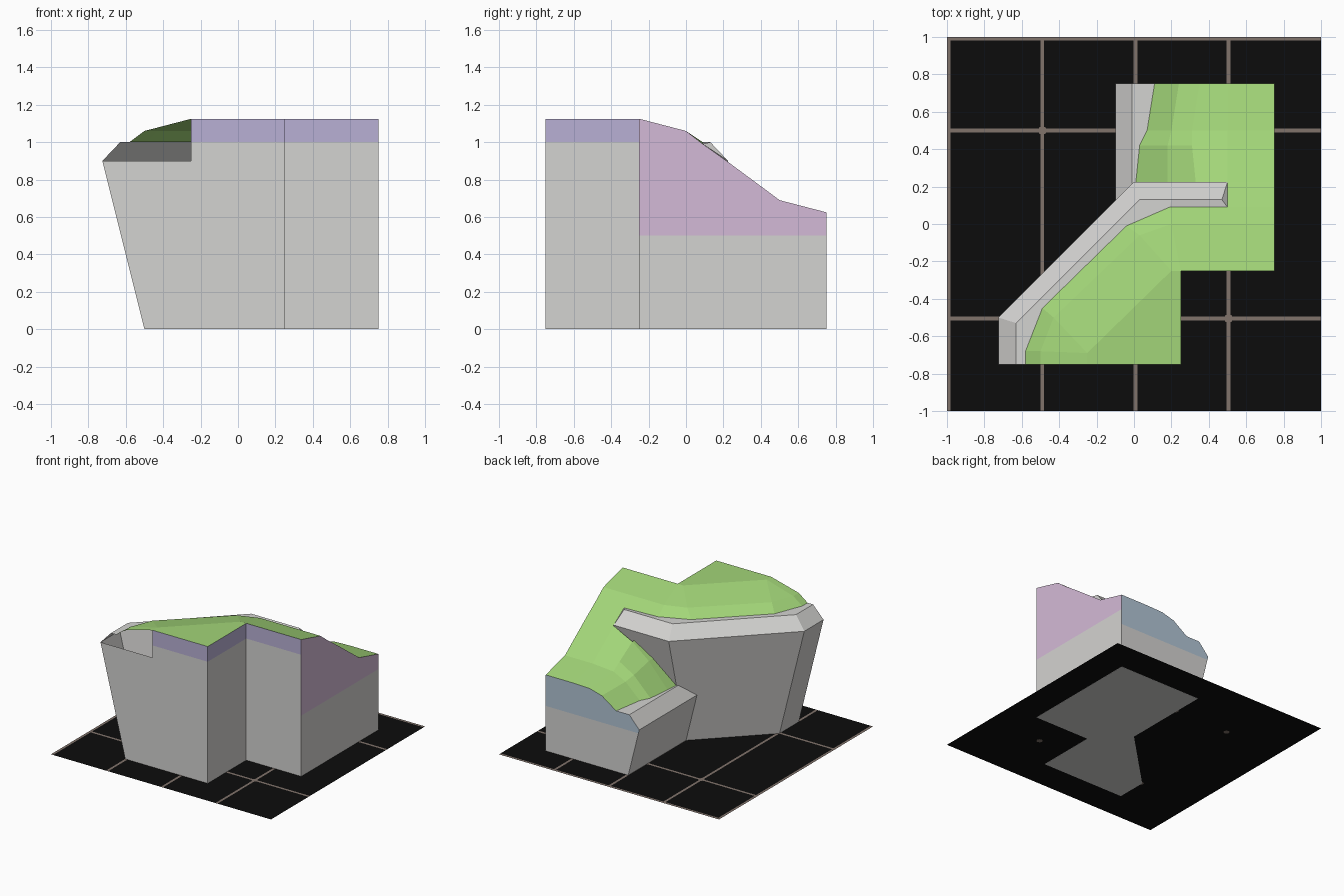
import bpy, bmesh, math
from mathutils import Vector

if "Cube" in bpy.data.objects:
    bpy.data.objects.remove(bpy.data.objects["Cube"])


def material(name, rgb):
    m = bpy.data.materials.new(name)
    lin = [(c / 255 / 12.92) if c < 11 else ((c / 255 + 0.055) / 1.055) ** 2.4 for c in rgb]
    m.diffuse_color = (*lin, 1)
    m.use_nodes = True
    m.node_tree.nodes["Principled BSDF"].inputs["Base Color"].default_value = m.diffuse_color
    return m


GRASS = material("grass green", (162, 213, 120))
ROCK = material("rock grey", (212, 211, 209))
LAVENDER = material("earth lavender", (184, 176, 213))
MAUVE = material("earth mauve", (212, 186, 215))
BLUE = material("earth blue grey", (178, 197, 213))
BLACK = material("board black", (12, 12, 12))
BROWN = material("grid brown", (129, 115, 107))


def build(name, polys, mat, out):
    """Mesh from polygons, every face turned towards the direction out."""
    bm = bmesh.new()
    for p in polys:
        bm.faces.new([bm.verts.new(v) for v in p])
    bmesh.ops.remove_doubles(bm, verts=bm.verts, dist=1e-5)
    bm.normal_update()
    for f in bm.faces:
        if f.normal.dot(Vector(out)) < 0:
            f.normal_flip()
    me = bpy.data.meshes.new(name)
    bm.to_mesh(me)
    bm.free()
    me.materials.append(mat)
    ob = bpy.data.objects.new(name, me)
    bpy.context.collection.objects.link(ob)
    return ob


def loft(rails):
    """Quads (or triangles where points coincide) between successive rails."""
    polys = []
    for a, b in zip(rails, rails[1:]):
        for i in range(len(a) - 1):
            q = []
            for p in (a[i], a[i + 1], b[i + 1], b[i]):
                if p not in q:
                    q.append(p)
            if len(q) > 2:
                polys.append(q)
    return polys


def at_z(z, pts):
    return [(x, y, z) for x, y in pts]


def at_y(y, pts):
    return [(x, y, z) for x, z in pts]


def at_x(x, pts):
    return [(x, y, z) for y, z in pts]


# upper cliff: overhanging wall, chamfer and ledge
base = at_z(0, [(-.5, -.75), (-.5, -.7), (-.5, -.5), (0, 0), (.2, 0), (.5, 0)])
rim = at_z(.9, [(-.725, -.75), (-.725, -.7), (-.725, -.5), (0, .225), (.2, .225), (.5, .225)])
lip = at_z(1, [(-.63, -.75), (-.63, -.7), (-.63, -.53), (.03, .13), (.2, .13), (.47, .13)])
edge = at_z(1, [(-.58, -.75), (-.58, -.68), (-.49, -.45), (-.04, -.01), (.19, .09)]) + [(.5, .09, .99)]
build("upper_cliff", loft([base, rim, lip, edge]) + [[lip[-1], rim[-1], edge[-1]]], ROCK, (-1, 1, .3))

# upper grass: rounded shoulder and flat top
mid = at_z(1.06, [(-.5, -.75), (-.5, -.68), (-.43, -.5), (.03, -.06), (.2, 0), (.5, 0), (.75, 0)])
top = at_z(1.125, [(-.25, -.75), (-.25, -.69), (-.25, -.69), (.2, -.25), (.25, -.25), (.5, -.25), (.75, -.25)])
flat = at_z(1.125, [(-.25, -.75), (.25, -.75), (.25, -.25), (.2, -.25), (-.25, -.69)])
build("upper_grass", loft([edge + [(.75, .09, .99)], mid, top]) + [flat], GRASS, (0, 0, 1))

# lower grass and the ramp that climbs to the upper level
back_profile = [(.11, .5), (.24, .59), (.35, .62), (.5, .625), (.75, .625)]
rows = [
    at_y(.75, back_profile),
    at_y(.5, [(.07, .5), (.2, .62), (.31, .675), (.5, .69), (.75, .69)]),
    at_y(.42, [(.03, .5), (.18, .65), (.31, .725), (.5, .75), (.75, .75)]),
    at_y(.225, [(.01, .5), (.18, .69), (.33, .81), (.5, .894), (.75, .894)]),
    at_y(.09, [(0, .5), (.18, .7), (.33, .82), (.5, .99), (.75, .99)]),
]
build("lower_grass", loft(rows[:4]) + [
    [rows[3][i], rows[3][i + 1], rows[4][i + 1], rows[4][i]] for i in (0, 1, 3)], GRASS, (0, 0, 1))

# lower cliff: same section at the lower level
ys = [r[0][1] for r in rows]
ys[-1] = 0
rails = [[(x, y, z) for y in ys] for x, z in ((0, 0), (-.1, .4), (-.01, .5))]
rails.append([(r[0][0], y, .5) for r, y in zip(rows, ys)])
build("lower_cliff", loft(rails), ROCK, (-1, 0, .3))

# cut sides of the block: grey below, coloured earth above
build("front_rock", [at_y(-.75, [(-.5, 0), (.25, 0), (.25, 1), (-.25, 1), (-.25, .9), (-.725, .9)]),
                     at_y(-.25, [(.25, 0), (.75, 0), (.75, 1), (.25, 1)])], ROCK, (0, -1, 0))
build("front_earth", [at_y(-.75, [(-.25, 1), (.25, 1), (.25, 1.125), (-.25, 1.125)]),
                      at_y(-.25, [(.25, 1), (.75, 1), (.75, 1.125), (.25, 1.125)])], LAVENDER, (0, -1, 0))
build("notch_rock", [at_x(.25, [(-.75, 0), (-.25, 0), (-.25, 1), (-.75, 1)])], ROCK, (1, 0, 0))
build("notch_earth", [at_x(.25, [(-.75, 1), (-.25, 1), (-.25, 1.125), (-.75, 1.125)])], LAVENDER, (1, 0, 0))
build("right_rock", [at_x(.75, [(-.25, 0), (.75, 0), (.75, .5), (-.25, .5)])], ROCK, (1, 0, 0))
build("right_earth", [at_x(.75, [(-.25, .5), (.75, .5), (.75, .625), (.5, .69), (.42, .75), (.225, .894),
                                 (.09, .99), (0, 1.06), (-.25, 1.125)])], MAUVE, (1, 0, 0))
s = .37  # height of the earth line on the back
build("back_rock", [at_y(.75, [(0, 0), (.75, 0), (.75, s), (-s / 4, s)])], ROCK, (0, 1, 0))
build("back_earth", [at_y(.75, [(.75, s), (-s / 4, s), (-.1, .4), (-.01, .5)] + back_profile)], BLUE, (0, 1, 0))
build("underside", [at_z(0, [(-.5, -.75), (-.5, -.5), (0, 0), (0, .75), (.75, .75), (.75, -.25),
                             (.25, -.25), (.25, -.75)])], ROCK, (0, 0, -1))


# base board with grid lines and dots at the crossings
def rect(x0, y0, x1, y1, z):
    return at_z(z, [(x0, y0), (x1, y0), (x1, y1), (x0, y1)])


build("board", [rect(-1, -1, 1, 1, .0005)], BLACK, (0, 0, 1))
w = .01
lines = [rect(x - w, -1, x + w, 1, .0009) for x in (-.99, -.49, .008, .505)]
lines += [rect(-1, y - w, 1, y + w, .0011) for y in (-.505, .5, .99)]
build("grid_lines", lines, BROWN, (0, 0, 1))
dots = []
for x in (-.49, .008, .505):
    for y in (-.505, .5):
        ring = [(x + .024 * math.cos(k * math.pi / 4), y + .024 * math.sin(k * math.pi / 4)) for k in range(8)]
        dots.append(at_z(.0014, ring))
build("grid_dots", dots, BROWN, (0, 0, 1))
under = build("grid_dots_below", [[(x, y, .0002) for x, y, z in d] for d in dots], BROWN, (0, 0, -1))
